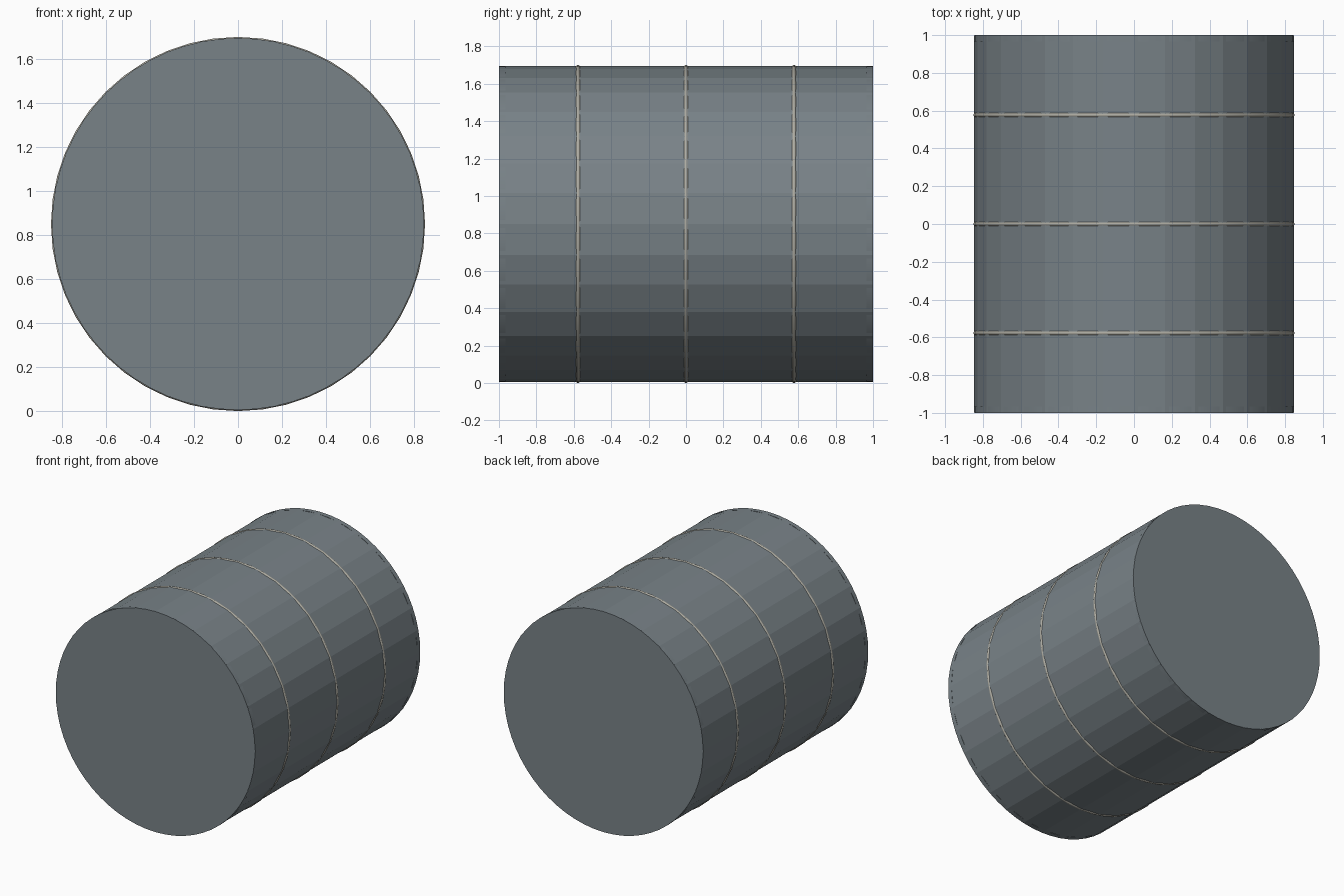
import bpy
import math

RADIUS = 0.846      # faceted shell
CENTRE_Z = 0.85

cube = bpy.data.objects.get("Cube")
if cube:
    bpy.data.objects.remove(cube, do_unlink=True)


def make_material(name, colour):
    mat = bpy.data.materials.new(name)
    mat.use_nodes = True
    mat.diffuse_color = colour
    mat.node_tree.nodes["Principled BSDF"].inputs["Base Color"].default_value = colour
    return mat


steel = make_material("slate grey", (0.19, 0.225, 0.245, 1))
strap = make_material("pale grey", (0.42, 0.41, 0.36, 1))


def finish(name, mat):
    obj = bpy.context.object
    obj.name = name
    obj.data.materials.append(mat)
    return obj


def drum(name, sides, radius, depth, y):
    bpy.ops.mesh.primitive_cylinder_add(
        vertices=sides, radius=radius, depth=depth,
        location=(0, y, CENTRE_Z), rotation=(math.pi / 2, 0, 0))
    return finish(name, steel)


# Faceted shell lying along y
drum("drum_body", 32, RADIUS, 1.996, 0)

# Round end lids
for name, side in (("front_lid", -1), ("back_lid", 1)):
    drum(name, 64, RADIUS - 0.001, 0.035, side * 0.9825)
    bpy.ops.object.shade_smooth_by_angle(angle=math.radians(30))

# Thin hoops sunk into the shell
for name, y in (("front_hoop", -0.577), ("middle_hoop", 0), ("back_hoop", 0.577)):
    bpy.ops.mesh.primitive_torus_add(
        major_radius=RADIUS - 0.008, minor_radius=0.012,
        major_segments=48, minor_segments=12,
        location=(0, y, CENTRE_Z), rotation=(math.pi / 2, 0, 0))
    finish(name, strap)
    bpy.ops.object.shade_smooth_by_angle(angle=math.radians(40))
